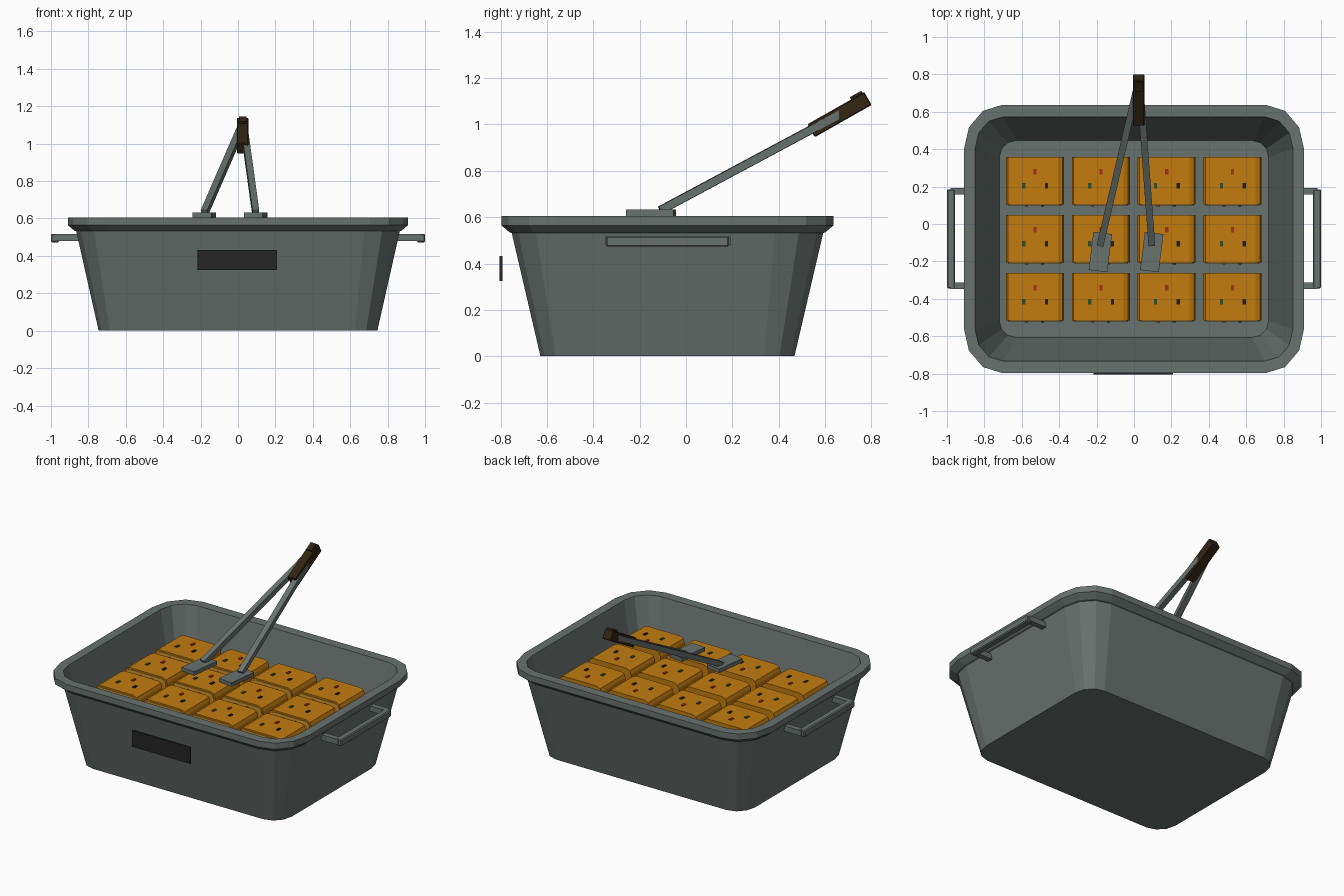
import bpy, bmesh, math
from mathutils import Vector, Matrix

if "Cube" in bpy.data.objects:
    bpy.data.objects.remove(bpy.data.objects["Cube"])


def material(name, rgb):
    m = bpy.data.materials.new(name)
    m.diffuse_color = (*rgb, 1)
    m.use_nodes = True
    m.node_tree.nodes["Principled BSDF"].inputs["Base Color"].default_value = m.diffuse_color
    return m


STEEL = material("grey_steel", (0.14, 0.17, 0.16))
BROWN = material("dark_brown", (0.032, 0.018, 0.006))
BLACK = material("plate_black", (0.018, 0.018, 0.018))
ORANGE = material("baked_orange", (0.54, 0.20, 0.005))
YELLOW = material("filling_yellow", (0.65, 0.32, 0.03))
RED = material("speck_red", (0.40, 0.025, 0.012))
GREEN = material("speck_green", (0.035, 0.075, 0.018))
DARK = material("speck_dark", (0.014, 0.012, 0.014))
CY = -0.08  # tray centre in y


def finish(name, bm, mat):
    bmesh.ops.recalc_face_normals(bm, faces=bm.faces)
    me = bpy.data.meshes.new(name)
    bm.to_mesh(me)
    bm.free()
    me.materials.append(mat)
    ob = bpy.data.objects.new(name, me)
    bpy.context.collection.objects.link(ob)
    return ob


def box(name, centre, size, mat, rot=None, bevel=0):
    bm = bmesh.new()
    bmesh.ops.create_cube(bm, size=1)
    bmesh.ops.scale(bm, vec=size, verts=bm.verts)
    if bevel:
        bmesh.ops.bevel(bm, geom=bm.edges[:], offset=bevel, segments=1, affect='EDGES')
    if rot:
        bmesh.ops.transform(bm, matrix=rot, verts=bm.verts)
    bmesh.ops.translate(bm, vec=centre, verts=bm.verts)
    return finish(name, bm, mat)


def bar(name, a, b, width, height, mat, bevel=0):
    a, b = Vector(a), Vector(b)
    rot = (b - a).to_track_quat('Y', 'Z').to_matrix().to_4x4()
    return box(name, (a + b) / 2, (width, (b - a).length, height), mat, rot, bevel)


def prism(name, pts, y0, y1, mat):
    """Extrude an xz outline from y0 to y1."""
    bm = bmesh.new()
    f = bm.faces.new([bm.verts.new((x, y0, z)) for x, z in pts])
    ext = bmesh.ops.extrude_face_region(bm, geom=[f])
    vs = [v for v in ext["geom"] if isinstance(v, bmesh.types.BMVert)]
    bmesh.ops.translate(bm, vec=(0, y1 - y0, 0), verts=vs)
    return finish(name, bm, mat)


# tray: lofted rounded rectangles, outside up, over the rim, down the inside
def ring(bm, hx, hy, rx, ry, z):
    vs = []
    for q, (sx, sy) in enumerate(((1, 1), (-1, 1), (-1, -1), (1, -1))):
        for i in range(4):
            t = math.pi / 2 * (q + i / 3)
            vs.append(bm.verts.new((sx * (hx - rx) + rx * math.cos(t),
                                    CY + sy * (hy - ry) + ry * math.sin(t), z)))
    return vs


bm = bmesh.new()
rings = [ring(bm, *r) for r in (
    (0.745, 0.548, 0.12, 0.13, 0), (0.865, 0.672, 0.19, 0.21, 0.532),
    (0.875, 0.682, 0.19, 0.21, 0.535), (0.91, 0.717, 0.205, 0.24, 0.565),
    (0.91, 0.717, 0.205, 0.24, 0.605), (0.85, 0.653, 0.15, 0.17, 0.605),
    (0.72, 0.527, 0.09, 0.09, 0.03))]
for a, b in zip(rings, rings[1:]):
    for i in range(16):
        j = (i + 1) % 16
        bm.faces.new((a[i], a[j], b[j], b[i]))
bm.faces.new(rings[0])
bm.faces.new(rings[-1])
finish("tray", bm, STEEL)

# side handles
for s, side in ((1, "right"), (-1, "left")):
    box(f"{side}_handle_bar", (s * 0.978, CY, 0.495), (0.044, 0.53, 0.045), STEEL, bevel=0.006)
    for y, end in ((-0.33, "front"), (0.175, "back")):
        box(f"{side}_handle_post_{end}", (s * 0.915, y, 0.498), (0.13, 0.036, 0.036), STEEL)

# blank front plate
box("front_plate", (-0.003, -0.798, 0.378), (0.425, 0.014, 0.108), BLACK)

# food portions: rounded-top loaves with a filling band and specks
TOP = 0.505


def contour(d):
    """Rounded top contour, inset by d, from left to right."""
    h = [(0.155 - d, 0.452), (0.155 - d, 0.472), (0.146 - d * 0.9, 0.494 - d * 0.8),
         (0.122 - d * 0.6, TOP - d)]
    return [(-x, z) for x, z in h] + [(x, z) for x, z in reversed(h)]


for row in range(3):
    for col in range(4):
        cx, cy = -0.529 + 0.352 * col, CY + 0.31 * (1 - row)
        tag = f"{row + 1}_{col + 1}"
        move = Vector((cx, cy, 0))
        loaf = prism(f"portion_{tag}", [(-0.155, 0.03)] + contour(0) + [(0.155, 0.03)],
                     -0.127, 0.127, ORANGE)
        band = prism(f"filling_band_{tag}", contour(0.010) + contour(0.026)[::-1],
                     -0.132, -0.126, YELLOW)
        for ob in (loaf, band):
            ob.data.transform(Matrix.Translation(move))
        for label, dx, dy, mat in (("red", 0, 0.05, RED), ("green", -0.06, -0.026, GREEN),
                                   ("dark", 0.062, -0.026, DARK)):
            box(f"{label}_speck_{tag}", (cx + dx, cy + dy, TOP + 0.001),
                (0.017, 0.03, 0.008), mat)
        for dx, mat in ((-0.045, RED), (0.04, DARK)):
            box(f"front_speck_{tag}", (cx + dx, cy - 0.131, 0.465), (0.017, 0.009, 0.02), mat)

# tongs: two flat pads, two arms, one grip
for side, x, end in (("left", -0.18, (0.018, 0.74, 1.085)), ("right", 0.095, (0.032, 0.74, 1.085))):
    box(f"tong_pad_{side}", (x, -0.15, 0.619), (0.1, 0.205, 0.026), STEEL,
        Matrix.Rotation(math.radians(-7), 4, 'Z'))
    bar(f"tong_arm_{side}", (x, -0.11, 0.63), end, 0.036, 0.034, STEEL)
bar("tong_grip", (0.025, 0.54, 0.973), (0.025, 0.785, 1.112), 0.062, 0.064, BROWN, 0.004)
bar("tong_grip_cap", (0.025, 0.725, 1.085), (0.025, 0.775, 1.113), 0.04, 0.075, BROWN)
